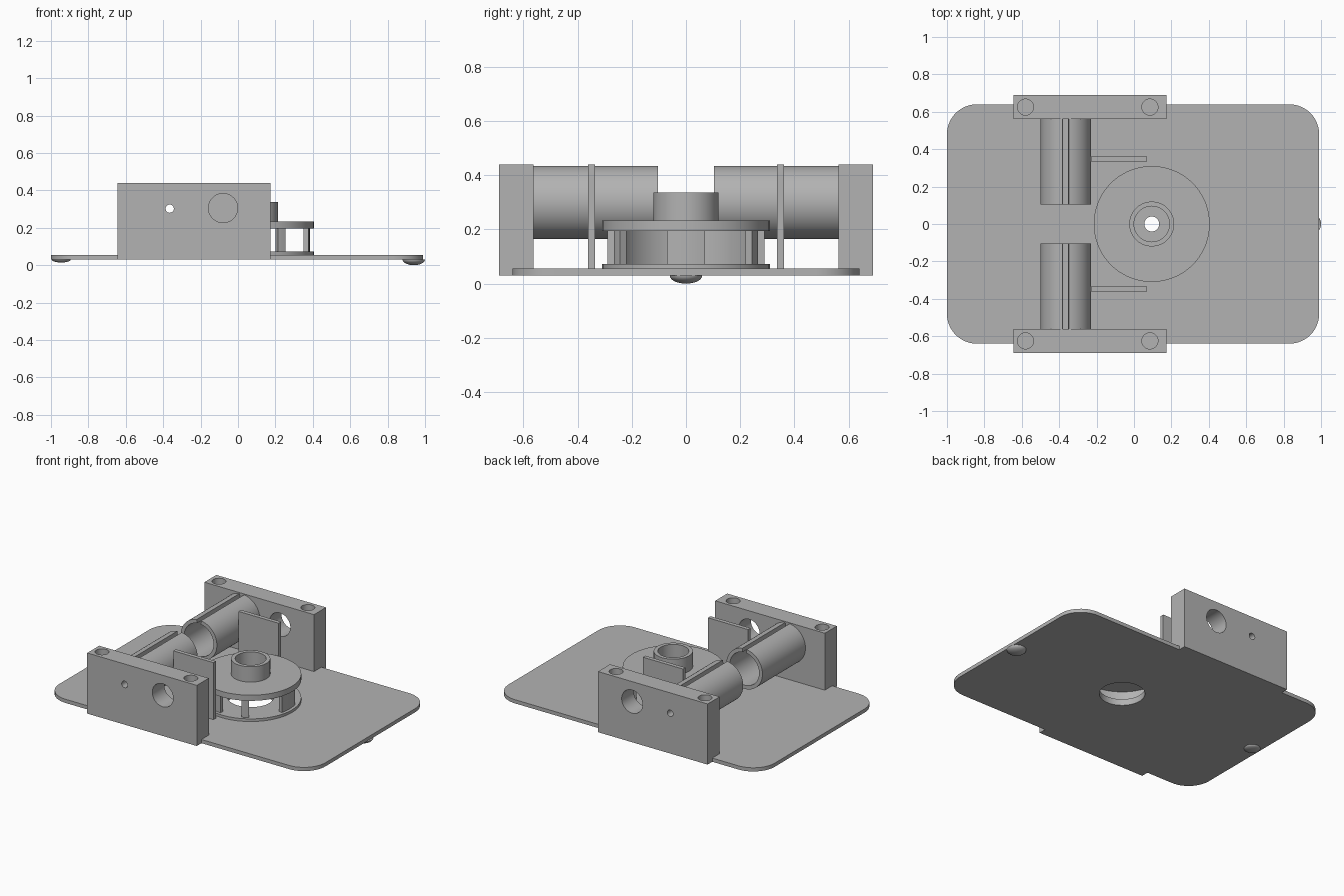
import bpy, bmesh, math
from mathutils import Matrix, Vector

if "Cube" in bpy.data.objects:
    bpy.data.objects.remove(bpy.data.objects["Cube"])

grey = bpy.data.materials.new("plain grey")
grey.use_nodes = True
colour = (0.45, 0.45, 0.45, 1)
grey.diffuse_color = colour
grey.node_tree.nodes["Principled BSDF"].inputs["Base Color"].default_value = colour


def finish(name, bm):
    bmesh.ops.recalc_face_normals(bm, faces=bm.faces)
    mesh = bpy.data.meshes.new(name)
    bm.to_mesh(mesh)
    bm.free()
    mesh.materials.append(grey)
    ob = bpy.data.objects.new(name, mesh)
    bpy.context.collection.objects.link(ob)
    return ob


def smooth(ob):
    bpy.ops.object.select_all(action='DESELECT')
    ob.select_set(True)
    bpy.context.view_layer.objects.active = ob
    bpy.ops.object.shade_smooth_by_angle(angle=math.radians(30))


def box(name, x0, x1, y0, y1, z0, z1, corner=0):
    bm = bmesh.new()
    bmesh.ops.create_cube(bm, size=1)
    for v in bm.verts:
        v.co = Vector((x1 if v.co.x > 0 else x0, y1 if v.co.y > 0 else y0, z1 if v.co.z > 0 else z0))
    if corner:
        upright = [e for e in bm.edges if abs(e.verts[0].co.z - e.verts[1].co.z) > 0.001]
        bmesh.ops.bevel(bm, geom=upright, offset=corner, segments=12, profile=0.5, affect='EDGES')
    return finish(name, bm)


def cylinder(name, centre, radius, depth, along_y=False):
    bm = bmesh.new()
    turn = Matrix.Rotation(math.pi / 2, 4, 'X') if along_y else Matrix()
    bmesh.ops.create_cone(bm, cap_ends=True, segments=48, radius1=radius, radius2=radius,
                          depth=depth, matrix=Matrix.Translation(centre) @ turn)
    return finish(name, bm)


def ring(name, inner, outer, z0, z1, start=0, end=360, place=Matrix()):
    """Ring, or part of one, about the z axis; angles in degrees."""
    full = end - start == 360
    steps = max(4, round((end - start) / 5))
    bm = bmesh.new()
    rows = []
    for i in range(steps if full else steps + 1):
        a = math.radians(start + (end - start) * i / steps)
        rows.append([bm.verts.new(place @ Vector((r * math.cos(a), r * math.sin(a), z)))
                     for r, z in ((inner, z0), (outer, z0), (outer, z1), (inner, z1))])
    for i in range(steps):
        a, b = rows[i], rows[(i + 1) % len(rows)]
        for j in range(4):
            k = (j + 1) % 4
            bm.faces.new((a[j], a[k], b[k], b[j]))
    if not full:
        bm.faces.new(rows[0])
        bm.faces.new(rows[-1])
    ob = finish(name, bm)
    smooth(ob)
    return ob


def cut(ob, cutters):
    for c in cutters:
        mod = ob.modifiers.new("hole", 'BOOLEAN')
        mod.operation, mod.solver, mod.object = 'DIFFERENCE', 'EXACT', c
    bpy.context.view_layer.update()
    graph = bpy.context.evaluated_depsgraph_get()
    mesh = bpy.data.meshes.new_from_object(ob.evaluated_get(graph))
    ob.modifiers.clear()
    ob.data = mesh
    for c in cutters:
        bpy.data.objects.remove(c)
    smooth(ob)


HUB_X = 0.095
TUBE_X = -0.365
PLATE_TOP = 0.055

# Base plate with a round opening under the hub
plate = box("base_plate", -1, 0.99, -0.64, 0.64, 0.03, PLATE_TOP, corner=0.16)
cut(plate, [cylinder("opening", (HUB_X, 0, 0.04), 0.14, 0.2)])

# Low domed feet at both ends
for name, x, drop in (("right_foot", 0.94, 0.03), ("left_foot", -0.945, 0.016)):
    bm = bmesh.new()
    bmesh.ops.create_uvsphere(bm, u_segments=32, v_segments=16, radius=1)
    bmesh.ops.bisect_plane(bm, geom=bm.verts[:] + bm.edges[:] + bm.faces[:],
                           plane_co=(0, 0, 0), plane_no=(0, 0, 1), clear_outer=True)
    radius = 0.06 if x > 0 else 0.05
    bm.transform(Matrix.Translation((x, 0, 0.03)) @ Matrix.Diagonal((radius, radius, drop, 1)))
    smooth(finish(name, bm))

# Side blocks, slotted tubes and fins, mirrored front to back
for side, s in (("front", -1), ("back", 1)):
    y0, y1 = sorted((s * 0.562, s * 0.69))
    block = box(side + "_block", -0.645, 0.175, y0, y1, 0.03, 0.44)
    mid = s * 0.625
    cut(block, [
        cylinder("bore", (-0.08, mid, 0.305), 0.078, 0.3, True),
        cylinder("pin_hole", (TUBE_X, mid, 0.302), 0.022, 0.3, True),
        cylinder("screw_hole", (-0.58, mid, 0.4), 0.043, 0.4),
        cylinder("screw_hole", (0.085, mid, 0.4), 0.043, 0.4)])

    # Local x points up so the slot gap sits on top of the tube
    place = Matrix.Translation((TUBE_X, 0, 0.3)) @ Matrix(
        ((0, s, 0, 0), (0, 0, s, 0), (1, 0, 0, 0), (0, 0, 0, 1)))
    ring(side + "_tube", 0.11, 0.135, 0.103, 0.565, 7, 353, place)

    y0, y1 = sorted((s * 0.335, s * 0.362))
    box(side + "_fin", -0.23, 0.07, y0, y1, PLATE_TOP - 0.005, 0.44)

# Hub: lower flange, windowed cage, top disc and collar
hub = Matrix.Translation((HUB_X, 0, 0))
ring("hub_flange", 0.14, 0.31, PLATE_TOP - 0.005, 0.073, place=hub)
for name, start, end in (("cage_post", -14, 14), ("cage_left_post", 57, 66),
                         ("cage_right_post", -66, -57), ("cage_back_wall", 95, 265)):
    ring(name, 0.262, 0.29, 0.07, 0.197, start, end, hub)
ring("hub_disc", 0.04, 0.31, 0.195, 0.233, place=hub)
ring("hub_collar", 0.095, 0.12, 0.23, 0.337, place=hub)
